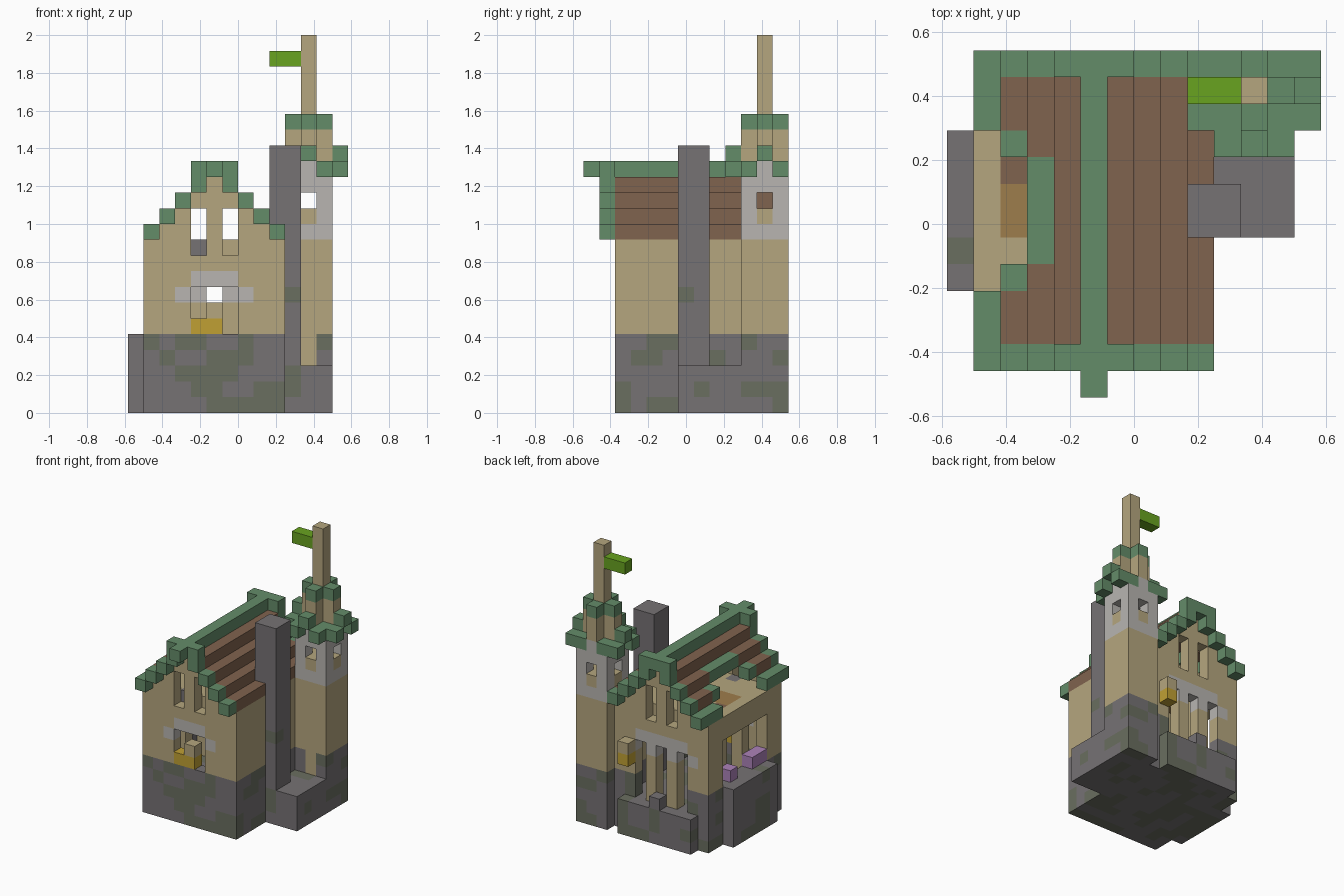
import bpy, bmesh
from mathutils import Vector, noise

cube = bpy.data.objects.get("Cube")
if cube:
    bpy.data.objects.remove(cube, do_unlink=True)

U = 1 / 12          # block size
Y0 = -6.5           # offset that centres the depth
PALETTE = {
    "stone": (118, 114, 116), "moss": (106, 110, 96), "plaster": (181, 166, 126),
    "pale_stone": (184, 181, 177), "brown_tile": (128, 99, 78), "green_tile": (100, 140, 105),
    "lime": (104, 163, 32), "gold": (192, 160, 52), "violet": (172, 130, 184), "wood": (158, 125, 76),
}


def linear(c):
    c /= 255
    return c / 12.92 if c < 0.04045 else ((c + 0.055) / 1.055) ** 2.4


def make_material(name, rgb):
    mat = bpy.data.materials.new(name)
    mat.use_nodes = True
    colour = [linear(c) for c in rgb] + [1]
    mat.diffuse_color = colour
    bsdf = mat.node_tree.nodes["Principled BSDF"]
    bsdf.inputs["Base Color"].default_value = colour
    bsdf.inputs["Roughness"].default_value = 0.9
    return mat


MATS = {n: make_material(n, c) for n, c in PALETTE.items()}
NAMES = list(PALETTE)
world = {}          # block -> (part, colour)


def mossy(x, y, z):
    """Stone with clumps of moss."""
    n = noise.noise(Vector((x + 0.3, y + 0.4, z + 0.7)) * 0.6)
    return "moss" if n > 0.07 else "stone"


def block(part, colour, xs, ys, zs):
    """Fill a box of blocks; colour is a name or a rule."""
    for x in range(*xs):
        for y in range(*ys):
            for z in range(*zs):
                c = colour(x, y, z) if callable(colour) else colour
                world[x, y, z] = (part, c)


def carve(xs, ys, zs):
    for x in range(*xs):
        for y in range(*ys):
            for z in range(*zs):
                world.pop((x, y, z), None)


def roof_height(x):
    return 15 - abs(x + 2)


# Stone foundation, garden wall, porch and side ledge
block("foundation", mossy, (-6, 3), (2, 12), (0, 5))
carve((-5, 2), (3, 11), (3, 5))
block("garden_wall", mossy, (-7, -6), (4, 10), (0, 5))
block("back_porch", mossy, (-5, 2), (12, 13), (0, 3))
block("porch_post", "stone", (-2, -1), (12, 13), (3, 4))
block("side_ledge", mossy, (3, 6), (6, 13), (0, 3))

# House walls: sides and gables
for x in (-6, 2):
    block("side_walls", "plaster", (x, x + 1), (2, 12), (5, 11))
for y in (2, 11):
    for x in range(-6, 3):
        block("gable_walls", "plaster", (x, x + 1), (y, y + 1), (5, roof_height(x)))

# Attic floor with a wooden patch
block("attic_floor", "plaster", (-5, 2), (3, 11), (10, 11))
block("attic_floor", "wood", (-5, -3), (6, 8), (10, 11))
block("attic_floor", "brown_tile", (-5, -4), (8, 9), (10, 11))
block("attic_floor", "stone", (-3, -2), (3, 4), (10, 11))

# Gable windows
for y in (2, 11):
    for x in (-3, -1):
        carve((x, x + 1), (y, y + 1), (10, 13))
        block("attic_floor", "stone" if x == -3 else "plaster", (x, x + 1), (y + 1, y + 2), (10, 11)) if y == 2 else None

# Front opening with pale lintel and a lantern
carve((-3, 0), (2, 3), (5, 8))
block("front_lintel", "pale_stone", (-3, 0), (2, 3), (8, 9))
for x in (-4, 0):
    block("front_lintel", "pale_stone", (x, x + 1), (2, 3), (7, 8))
block("hearth", "gold", (-3, -1), (2, 3), (5, 6))
block("hearth_top", "plaster", (-2, -1), (2, 3), (6, 7))

# Back arcade with two columns
carve((-4, 1), (11, 12), (3, 8))
block("back_lintel", "pale_stone", (-4, 1), (11, 12), (8, 9))
for x in (-5, 1):
    block("back_lintel", "pale_stone", (x, x + 1), (11, 12), (7, 8))
for x in (-3, -1):
    block("back_columns", "plaster", (x, x + 1), (11, 12), (3, 7))
    block("back_columns", "pale_stone", (x, x + 1), (11, 12), (7, 8))

# Lantern on the back wall
block("lantern", "gold", (1, 2), (12, 13), (6, 7))
block("lantern_cap", "plaster", (1, 2), (12, 13), (7, 8))

# Side opening with posts and flowers
carve((-6, -5), (4, 10), (5, 9))
for y in (5, 8):
    block("side_posts", "plaster", (-5, -4), (y, y + 1), (3, 10))
block("flowers", "violet", (-6, -5), (8, 9), (5, 6))
block("flowers", "violet", (-6, -5), (4, 6), (5, 6))

# Stepped roof, gable trim and ridge
for x in range(-6, 3):
    h = roof_height(x)
    block("roof", "green_tile" if x == -6 else "brown_tile", (x, x + 1), (2, 12), (h, h + 1))
    for y in (1, 12):
        block("roof_trim", "green_tile", (x, x + 1), (y, y + 1), (h, h + 1))
for y in (1, 12):
    block("roof_trim", "green_tile", (-3, 0), (y, y + 1), (15, 16))
block("ridge", "green_tile", (-2, -1), (0, 13), (15, 16))

# Opening in the left roof slope, edged in green
carve((-6, -5), (4, 10), (11, 12))
for y in (4, 9):
    block("roof_trim", "green_tile", (-5, -4), (y, y + 1), (12, 13))
carve((-5, -4), (5, 9), (12, 13))
block("roof_trim", "green_tile", (-4, -3), (5, 9), (13, 14))

# Chimney
block("chimney", lambda x, y, z: mossy(x, y, z) if z < 10 else "stone", (2, 4), (6, 8), (0, 17))


# Tower shaft, hollow at the windows
def tower_colour(x, y, z):
    if z < 5:
        return "plaster" if (x, y) == (4, 10) and z > 2 else mossy(x, y, z)
    stain = z == 12 and (x == 4 or y == 11)
    return "plaster" if z < 11 or stain else "pale_stone"


block("tower", tower_colour, (3, 6), (10, 13), (0, 16))
carve((4, 5), (10, 13), (13, 14))
carve((3, 6), (11, 12), (13, 14))

# Tower cornice: corners low, middles raised
for x in (3, 5):
    for y in (10, 12):
        block("cornice", "green_tile", (x, x + 1), (y, y + 1), (15, 16))
for i in range(3):
    z = 16 if i == 1 else 15
    block("cornice", "green_tile", (3 + i, 4 + i), (9, 10), (z, z + 1))
    for x in (2, 6):
        block("cornice", "green_tile", (x, x + 1), (10 + i, 11 + i), (z, z + 1))

# Cross-shaped turret, pole and flag
for part, colour, zs in (("turret", "plaster", (16, 18)), ("turret_cap", "green_tile", (18, 19))):
    block(part, colour, (3, 6), (11, 12), zs)
    block(part, colour, (4, 5), (10, 13), zs)
block("flag_pole", "plaster", (4, 5), (11, 12), (16, 24))
block("flag", "lime", (2, 4), (11, 12), (22, 23))


# Turn each part into a mesh of exposed block faces
def build(part):
    bm = bmesh.new()
    used = []
    for cell, (owner, colour) in world.items():
        if owner != part:
            continue
        if colour not in used:
            used.append(colour)
        for axis in range(3):
            for side in (0, 1):
                step = [0, 0, 0]
                step[axis] = 2 * side - 1
                if tuple(c + s for c, s in zip(cell, step)) in world:
                    continue
                b, c = (axis + 1) % 3, (axis + 2) % 3
                ring = []
                for p, q in ((0, 0), (1, 0), (1, 1), (0, 1)):
                    v = list(cell)
                    v[axis] += side
                    v[b] += p
                    v[c] += q
                    ring.append(bm.verts.new(Vector((v[0], v[1] + Y0, v[2])) * U))
                face = bm.faces.new(ring if side else ring[::-1])
                face.material_index = used.index(colour)
    bmesh.ops.remove_doubles(bm, verts=bm.verts, dist=U / 100)
    mesh = bpy.data.meshes.new(part)
    bm.to_mesh(mesh)
    bm.free()
    for colour in used:
        mesh.materials.append(MATS[colour])
    bpy.context.collection.objects.link(bpy.data.objects.new(part, mesh))


for part in dict.fromkeys(owner for owner, _ in world.values()):
    build(part)
